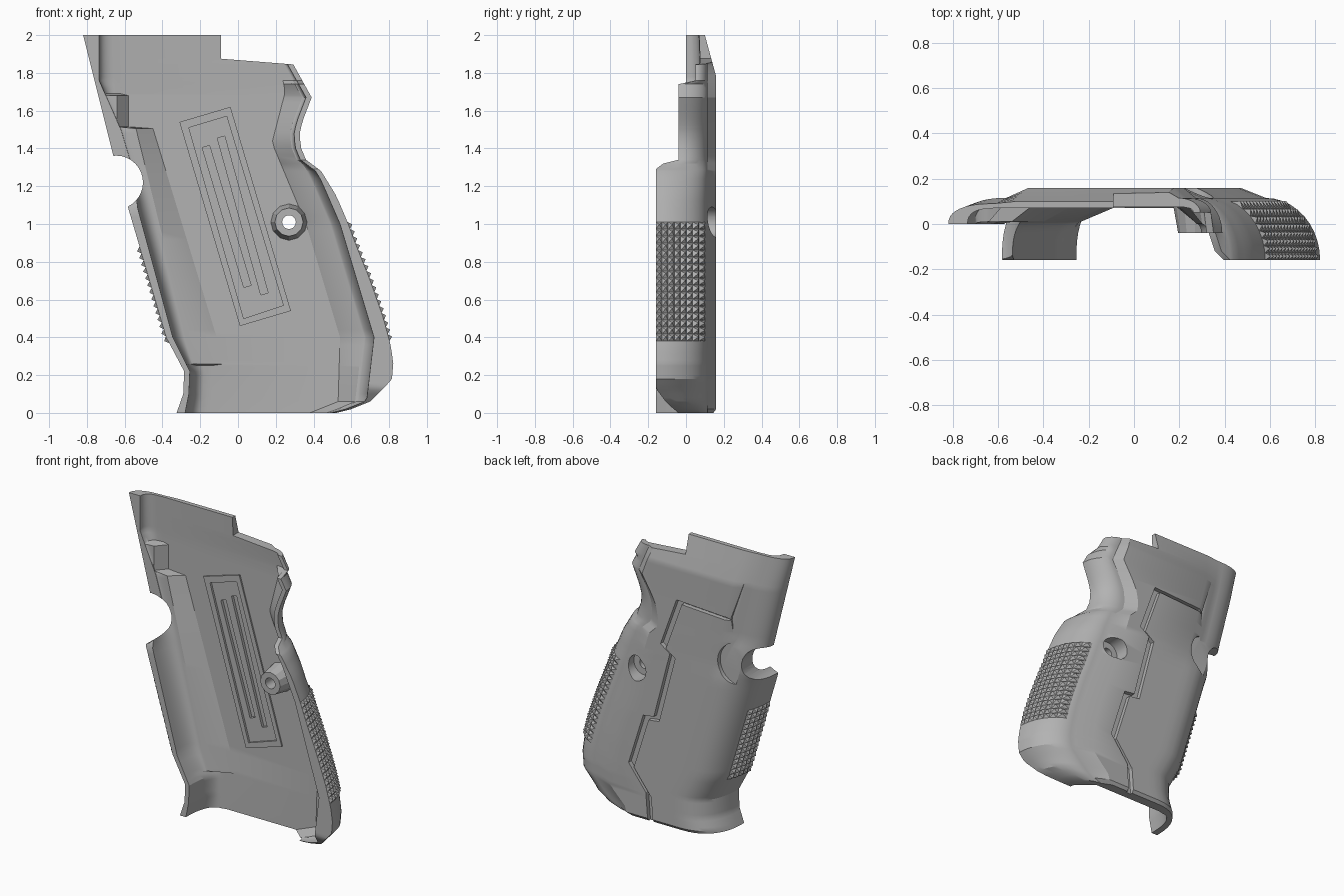
import bpy, bmesh, math
from mathutils import Vector

cube = bpy.data.objects.get("Cube")
if cube:
    bpy.data.objects.remove(cube, do_unlink=True)

grey = bpy.data.materials.new("matte grey")
grey.use_nodes = True
tone = (0.45, 0.45, 0.45, 1)
grey.diffuse_color = tone
grey.node_tree.nodes["Principled BSDF"].inputs["Base Color"].default_value = tone


def make(name, verts, faces):
    mesh = bpy.data.meshes.new(name)
    mesh.from_pydata(verts, [], faces)
    bm = bmesh.new()
    bm.from_mesh(mesh)
    bmesh.ops.recalc_face_normals(bm, faces=bm.faces)
    bm.to_mesh(mesh)
    bm.free()
    mesh.materials.append(grey)
    obj = bpy.data.objects.new(name, mesh)
    bpy.context.collection.objects.link(obj)
    return obj


def prism(name, outline, y0, y1, taper=1.0):
    """Extrude an (x, z) outline along y; taper scales the y0 end."""
    n = len(outline)
    cx = sum(p[0] for p in outline) / n
    cz = sum(p[1] for p in outline) / n
    verts = [(cx + (x - cx) * taper, y0, cz + (z - cz) * taper) for x, z in outline]
    verts += [(x, y1, z) for x, z in outline]
    faces = [list(range(n)), list(range(n, 2 * n))]
    faces += [[i, (i + 1) % n, (i + 1) % n + n, i + n] for i in range(n)]
    return make(name, verts, faces)


def disc(x, z, r, n=32):
    return [(x + r * math.cos(math.tau * i / n), z + r * math.sin(math.tau * i / n)) for i in range(n)]


def strip(start, end, width):
    """Rectangle outline around a line."""
    a, b = Vector(start), Vector(end)
    d = (b - a).normalized() * width / 2
    side = Vector((-d.y, d.x))
    return [tuple(p) for p in (a + side, a - side, b - side, b + side)]


def ribbon(path, dx, dz):
    """Outline swept by shifting a zigzag path sideways."""
    return path + [(x + dx, z + dz) for x, z in reversed(path)]


def combine(target, tool, operation):
    mod = target.modifiers.new(operation, 'BOOLEAN')
    mod.operation, mod.solver, mod.object = operation, 'EXACT', tool
    bpy.context.view_layer.objects.active = target
    bpy.ops.object.modifier_apply(modifier=mod.name)
    bpy.data.objects.remove(tool, do_unlink=True)


def curve(*points):
    """Piecewise linear function of height from (z, value) pairs."""
    def value(z):
        if z <= points[0][0]:
            return points[0][1]
        for (a, u), (b, v) in zip(points, points[1:]):
            if z <= b:
                return u + (v - u) * (z - a) / (b - a)
        return points[-1][1]
    return value


# Silhouette and wall measurements as functions of height
front_x = curve((0, -.325), (.1, -.29), (.22, -.285), (.4, -.38), (1.08, -.58), (1.36, -.66), (2, -.82))
front_y = curve((1.1, -.16), (1.3, 0))
front_round = curve((1.1, .26), (1.4, .2))
front_crease = curve((1.1, .16), (1.4, .115), (1.78, .115), (2, .09))
lip_x = curve((0, -.28), (.1, -.26), (.22, -.255), (.4, -.345), (1.08, -.53), (1.3, -.56),
              (1.5, -.62), (1.68, -.7), (1.76, -.735))
rib_x = curve((0, -.17), (.25, -.16), (.26, -.235), (1.505, -.54), (1.515, -.64))
rib_y = curve((.25, .073), (.26, .01), (1.68, .01), (1.69, .075), (1.75, .075), (2, .067))
floor_left = curve((.25, -.14), (.26, -.07), (1.505, -.45), (1.515, -.58), (1.68, -.58), (1.69, -.62))
back_x = curve((0, .52), (.02, .6), (.06, .7), (.14, .78), (.18, .815), (.26, .822), (.35, .81), (.5, .77),
               (.7, .7), (.9, .62), (1.01, .58), (1.15, .52), (1.28, .44), (1.34, .36), (1.4, .335),
               (1.47, .325), (1.54, .34), (1.67, .39), (1.85, .29))
back_y = curve((0, -.04), (.05, -.1), (.13, -.16), (1.29, -.16), (1.32, -.12), (1.34, -.04), (1.74, -.04), (1.76, .05))
back_round = curve((0, .2), (.06, .32), (.4, .32), (1.1, .3), (1.45, .2), (1.7, .15), (2, .1))
wall_x = curve((0, .48), (.06, .62), (.4, .66), (1, .48), (1.3, .35), (1.45, .29), (1.67, .36), (1.85, .27))
floor_right = curve((0, .38), (.06, .53), (.4, .54), (1, .36), (1.43, .18), (1.7, .25), (1.85, .22))
outer_y = curve((0, .145), (.02, .16), (1.78, .16), (2, .1))
inner_y = curve((1.7, .08), (2, .07))
STEPS = 10


def corner(x0, y0, x1, y1, power=2.0):
    """Rounded corner leaving (x0, y0) along y and reaching (x1, y1) along x."""
    pts = []
    for i in range(STEPS + 1):
        a = math.pi / 2 * i / STEPS
        c, s = max(math.cos(a), 0) ** (2 / power), math.sin(a) ** (2 / power)
        pts.append((x1 + (x0 - x1) * c, y0 + (y1 - y0) * s))
    return pts


def front_outer(z):
    # rounded edge, with a sloped shoulder on the upper flange
    x, crease = front_x(z), min(front_crease(z), outer_y(z))
    return corner(x, front_y(z), x + front_round(z), crease, 2.4) + [(x + .3, outer_y(z))]


def back_outer(z):
    # rounded strap up to a crease, then a gentle slope to the flat side
    crease = min(.115, outer_y(z) - .015)
    rounded = corner(back_x(z), back_y(z), back_x(z) - back_round(z) * .75, crease)
    return rounded + [(back_x(z) - back_round(z) * 1.1, outer_y(z))]


def back_wall(z):
    # steep wall below the strap lip, then a chamfer down to the floor
    lip = min(wall_x(z) + .06, back_x(z) - .03)
    bend = min(wall_x(z), lip - .02)
    return corner(lip, back_y(z), bend, max(back_y(z) + .02, 0)) + [(floor_right(z), inner_y(z))]


def section(z):
    front_inner = corner(lip_x(z), front_y(z), rib_x(z), rib_y(z), 2.4) + [(floor_left(z), inner_y(z))]
    return front_outer(z) + back_outer(z)[::-1] + back_wall(z) + front_inner[::-1]


# Grip shell lofted from bottom to top
levels = sorted({round(i * .04, 3) for i in range(51)} | {
    .02, .06, .1, .14, .18, .22, .25, .26, 1.29, 1.34, 1.505, 1.515, 1.67, 1.69, 1.74, 1.78, 1.85})
verts, faces = [], []
for z in levels:
    verts += [(x, y, z) for x, y in section(z)]
n = len(section(0))
for k in range(len(levels) - 1):
    for i in range(n):
        j = (i + 1) % n
        faces.append([k * n + i, k * n + j, (k + 1) * n + j, (k + 1) * n + i])
faces += [list(range(n)), list(range(len(verts) - n, len(verts)))]
shell = make("grip_shell", verts, faces)

# Screw boss and raised inner frame
combine(shell, prism("boss", disc(.27, 1.01, .1, 12), -.04, .1, .75), 'UNION')
combine(shell, prism("frame", [(-.31, 1.54), (-.04, 1.62), (.28, .54), (.01, .46)], .07, .1), 'UNION')

# Zigzag groove that outlines the side panel
groove = [(.13, -.1), (.15, .17), (.28, .34), (.17, .69), (.09, .7), (-.03, 1.16), (.04, 1.21), (-.08, 1.54), (-.45, 1.52)]

# Everything cut away from the shell
cuts = [
    ("frame_recess", [(-.26, 1.51), (-.06, 1.57), (.24, .57), (.03, .5)], 0, .085),
    ("slot_front", strip((-.17, 1.41), (.05, .67), .04), 0, .105),
    ("slot_back", strip((-.09, 1.46), (.14, .63), .04), 0, .105),
    ("top_step", [(-.09, 2.2), (-.09, 1.875), (.29, 1.845), (.6, 1.82), (.6, 2.2)], -.3, .3),
    ("release_notch", disc(-.645, 1.22, .142), -.3, .3),
    ("release_scoop", disc(-.49, 1.23, .145), .125, .3),
    ("flange_wedge", [(-.56, 1.88), (-.44, 1.54), (-.45, 1.37), (-.48, 1.4)], .13, .3),
    ("screw_hole", disc(.27, 1.01, .036), -.3, .3),
    ("screw_recess", disc(.27, 1.01, .08), .06, .3),
    ("panel_groove", ribbon(groove, .04, .022), .13, .3),
]
for name, outline, y0, y1 in cuts:
    combine(shell, prism(name, outline, y0, y1), 'DIFFERENCE')


def on_surface(outer, y, z):
    """Point of an outer wall at a given depth and height."""
    pts = outer(z)
    for (xa, ya), (xb, yb) in zip(pts, pts[1:]):
        if y <= yb:
            return Vector((xa + (xb - xa) * (y - ya) / (yb - ya), y, z))
    return Vector((*pts[-1], z))


# Checkered pads made of small pyramids
def checkering(name, outer, z0, z1, rows, y0, y1, columns, sign):
    verts, faces = [], []
    for r in range(rows):
        for c in range(columns):
            base = []
            for dc, dr in ((0, 0), (1, 0), (1, 1), (0, 1)):
                y = y0 + (y1 - y0) * (c + dc) / columns
                base.append(on_surface(outer, y, z0 + (z1 - z0) * (r + dr) / rows))
            normal = (base[2] - base[0]).cross(base[3] - base[1]).normalized()
            if normal.x * sign < 0:
                normal = -normal
            k = len(verts)
            verts += base + [sum(base, Vector((0, 0, 0))) / 4 + normal * .02]
            faces += [(k, k + 1, k + 4), (k + 1, k + 2, k + 4), (k + 2, k + 3, k + 4),
                      (k + 3, k, k + 4), (k + 3, k + 2, k + 1, k)]
    return make(name, verts, faces)


checkering("back_checkering", back_outer, .38, 1.01, 17, -.159, .1, 8, 1)
checkering("front_checkering", front_outer, .37, .88, 14, -.159, .03, 5, -1)

# Smooth shading with crisp edges on the shell
bpy.ops.object.select_all(action='DESELECT')
shell.select_set(True)
bpy.context.view_layer.objects.active = shell
bpy.ops.object.shade_smooth_by_angle(angle=math.radians(25))
